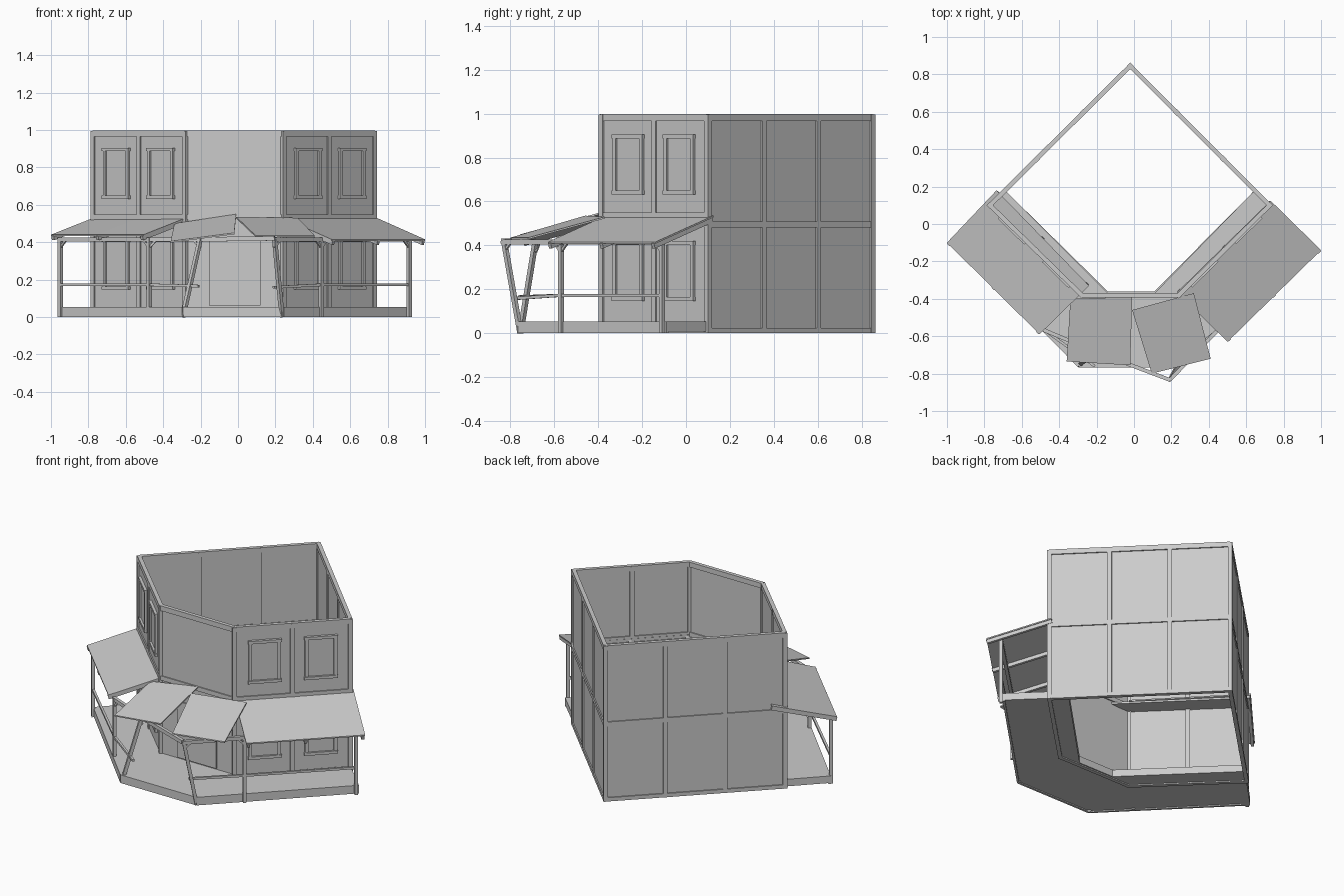
import bpy
from mathutils import Vector, Matrix

if "Cube" in bpy.data.objects:
    bpy.data.objects.remove(bpy.data.objects["Cube"])

UP = Vector((0, 0, 1))
DIAG = Vector((1, 1, 0)).normalized()


def mesh(name, verts, faces):
    me = bpy.data.meshes.new(name)
    me.from_pydata([tuple(v) for v in verts], [], faces)
    ob = bpy.data.objects.new(name, me)
    bpy.context.collection.objects.link(ob)
    return ob


def beam(name, a, b, w, h, up=UP):
    """Box from a to b, w wide sideways and h deep along 'up'."""
    a, b = Vector(a), Vector(b)
    d = (b - a).normalized()
    if abs(d.dot(up)) > 0.95:
        up = DIAG
    s = d.cross(up).normalized() * (w / 2)
    u = s.cross(d).normalized() * (h / 2)
    v = [p + i * s + j * u for p in (a, b) for i, j in ((-1, -1), (1, -1), (1, 1), (-1, 1))]
    return mesh(name, v, [(0, 1, 2, 3), (7, 6, 5, 4), (0, 4, 5, 1),
                          (1, 5, 6, 2), (2, 6, 7, 3), (3, 7, 4, 0)])


def prism(name, pts, drop):
    """Slab with the given top outline, extruded down by 'drop'."""
    n = len(pts)
    top = [Vector(p) for p in pts]
    v = top + [p - Vector((0, 0, drop)) for p in top]
    f = [tuple(range(n)), tuple(range(2 * n - 1, n - 1, -1))]
    f += [(i, i + n, (i + 1) % n + n, (i + 1) % n) for i in range(n)]
    return mesh(name, v, f)


def at(p, z):
    return Vector((p[0], p[1], z))


# Footprint corners
BACK, LEFT, RIGHT = (-0.02, 0.845), (-0.77, 0.10), (0.725, 0.10)
FL, FR = (-0.28, -0.38), (0.24, -0.38)


def wall(name, a, b, bays, mid_z, windows=False):
    a0, b0 = at(a, 0), at(b, 0)
    d = (b0 - a0).normalized()
    out = d.cross(UP)
    beam(name + "_wall", at(a, 0.5), at(b, 0.5), 0.01, 0.99)
    # Rails at base, middle and top
    for part, z, h in (("base", 0.012, 0.024), ("middle", mid_z, 0.028), ("top", 0.982, 0.032)):
        beam(f"{name}_{part}_rail", at(a, z), at(b, z), 0.024, h)
    # Uprights between bays
    for i in range(bays + 1):
        p = a0.lerp(b0, i / bays)
        beam(f"{name}_upright", p, p + UP * 0.995, 0.026, 0.026)
    if not windows:
        return
    # Framed windows on both storeys
    for t in (0.26, 0.745):
        for z0, z1 in ((0.155, 0.41), (0.64, 0.895)):
            c = a0.lerp(b0, t) + out * 0.009
            l, r = c - d * 0.085, c + d * 0.085
            for p in (l, r):
                beam("window_side", at(p, z0), at(p, z1), 0.018, 0.02)
            for z in (z0, z1):
                beam("window_bar", at(l - d * 0.014, z), at(r + d * 0.014, z), 0.026, 0.018)
            beam("window_pane", at(l, (z0 + z1) / 2) - out * 0.003,
                 at(r, (z0 + z1) / 2) - out * 0.003, 0.006, z1 - z0)


wall("front_left", LEFT, FL, 2, 0.535, True)
wall("front_right", FR, RIGHT, 2, 0.535, True)
wall("back_right", RIGHT, BACK, 3, 0.495)
wall("back_left", BACK, LEFT, 3, 0.495)
wall("entrance", FL, FR, 1, 0.535)

# Entrance door
beam("door", (-0.155, -0.388, 0.24), (0.12, -0.388, 0.24), 0.012, 0.36)

# Porch deck wrapping the three front sides
outline = [(-0.69, 0.18), (-0.955, -0.09), (-0.295, -0.76), (0.24, -0.76),
           (0.915, -0.085), (0.645, 0.18), (0.11, -0.36), (-0.14, -0.36)]
prism("porch_deck", [at(p, 0.052) for p in outline], 0.045)
edge = outline[1:5]
for a, b in zip(edge, edge[1:]):
    beam("deck_edge_board", at(a, 0.026), at(b, 0.026), 0.014, 0.052)

# Inner ledges behind the porch roofs
prism("left_ledge", [at(p, 0.51) for p in (LEFT, FL, (-0.14, -0.37), (-0.69, 0.18))], 0.012)
prism("right_ledge", [at(p, 0.51) for p in (FR, RIGHT, (0.645, 0.18), (0.11, -0.37))], 0.012)

# Porch posts: upright at the wings, leaning at the broken centre
post_sets = {
    "left": [((-0.95, -0.11), (-0.95, -0.11)), ((-0.475, -0.57), (-0.475, -0.57)),
             ((-0.295, -0.755), (-0.2, -0.685))],
    "right": [((0.915, -0.11), (0.915, -0.11)), ((0.445, -0.57), (0.445, -0.57)),
              ((0.235, -0.755), (0.195, -0.83))],
}
for side, posts in post_sets.items():
    for b, t in posts:
        beam(side + "_post", at(b, 0.0), at(t, 0.425), 0.02, 0.02)
    # Eave beams and corner braces
    tops = [at(t, 0.415) for _, t in posts]
    for a, b in zip(tops, tops[1:]):
        beam(side + "_eave_beam", a, b, 0.02, 0.022)
        d = (b - a).normalized()
        for p, s in ((a, 1), (b, -1)):
            beam(side + "_brace", p - UP * 0.045, p + d * 0.045 * s, 0.011, 0.011)
    # Hand rails
    a, m = at(posts[0][0], 0.172), at(posts[1][0], 0.172)
    beam(side + "_hand_rail", a, m, 0.014, 0.014)
    end = (-0.21, -0.76, 0.165) if side == "left" else (0.19, -0.77, 0.158)
    beam(side + "_broken_rail", m, end, 0.014, 0.014)
beam("sagging_beam", (-0.2, -0.685, 0.415), (0.195, -0.835, 0.42), 0.02, 0.024)


def porch_roof(name, inner_a, inner_b, outer_a, outer_b, panels):
    ia, ib, oa, ob = map(Vector, (inner_a, inner_b, outer_a, outer_b))
    for i in range(panels):
        s, e = i / panels, (i + 1) / panels
        prism(name + "_panel", [ia.lerp(ib, s), oa.lerp(ob, s), oa.lerp(ob, e), ia.lerp(ib, e)], 0.008)
    # Rafters under the panel seams
    for i in range(panels + 1):
        t = 0.02 + 0.96 * i / panels
        beam(name + "_rafter", ia.lerp(ib, t) - UP * 0.018, oa.lerp(ob, t) - UP * 0.018, 0.018, 0.024)


porch_roof("left_roof", (-0.735, 0.18, 0.545), (-0.24, -0.33, 0.545),
           (-1.0, -0.10, 0.44), (-0.505, -0.59, 0.44), 2)
porch_roof("right_roof", (0.23, -0.365, 0.535), (0.73, 0.125, 0.535),
           (0.50, -0.63, 0.415), (1.0, -0.14, 0.415), 2)

# Two loose roof panels over the entrance
prism("loose_panel_left", [(-0.34, -0.40, 0.50), (-0.36, -0.735, 0.405),
                           (-0.02, -0.755, 0.45), (-0.01, -0.39, 0.55)], 0.008)
prism("loose_panel_right", [(-0.01, -0.46, 0.535), (0.095, -0.80, 0.435),
                            (0.41, -0.72, 0.435), (0.32, -0.37, 0.53)], 0.008)
